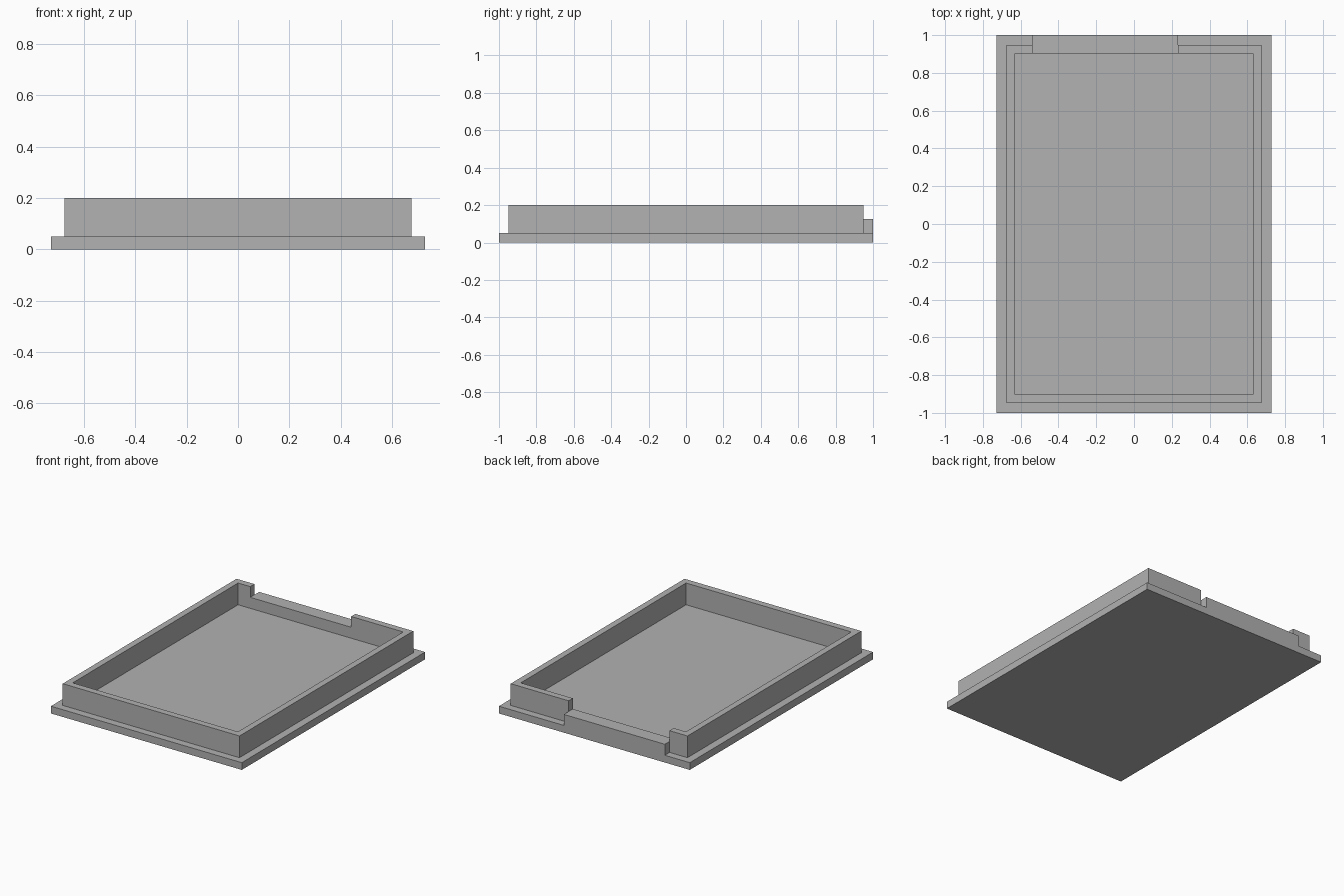
import bpy
import bmesh

cube = bpy.data.objects.get("Cube")
if cube:
    bpy.data.objects.remove(cube, do_unlink=True)

grey = bpy.data.materials.new("plain_grey")
grey.use_nodes = True
grey.diffuse_color = (0.445, 0.445, 0.445, 1)
grey.node_tree.nodes["Principled BSDF"].inputs["Base Color"].default_value = grey.diffuse_color

# Main dimensions
BASE_X, BASE_Y, BASE_TOP = 0.729, 1.0, 0.05
OUT_X, OUT_Y = 0.675, 0.948
IN_X, IN_Y = 0.631, 0.902
WALL_TOP, SILL_TOP = 0.2, 0.126
GAP_L, GAP_R = -0.538, 0.233
EMBED = 0.02


def prism(name, outline, bottom, top):
    """Extrude a flat outline upwards into a solid."""
    bm = bmesh.new()
    face = bm.faces.new([bm.verts.new((x, y, bottom)) for x, y in outline])
    new = bmesh.ops.extrude_face_region(bm, geom=[face])["geom"]
    verts = [v for v in new if isinstance(v, bmesh.types.BMVert)]
    bmesh.ops.translate(bm, verts=verts, vec=(0, 0, top - bottom))
    bmesh.ops.recalc_face_normals(bm, faces=bm.faces)
    mesh = bpy.data.meshes.new(name)
    bm.to_mesh(mesh)
    bm.free()
    mesh.materials.append(grey)
    obj = bpy.data.objects.new(name, mesh)
    bpy.context.collection.objects.link(obj)
    return obj


def rect(x0, x1, y0, y1):
    return [(x0, y0), (x1, y0), (x1, y1), (x0, y1)]


# Base plate, rim wall open at the back, and low sill filling the opening
tray = prism("tray", rect(-BASE_X, BASE_X, -BASE_Y, BASE_Y), 0, BASE_TOP)
rim = prism("rim_wall", [
    (GAP_L, OUT_Y), (-OUT_X, OUT_Y), (-OUT_X, -OUT_Y), (OUT_X, -OUT_Y),
    (OUT_X, OUT_Y), (GAP_R, OUT_Y), (GAP_R, IN_Y), (IN_X, IN_Y),
    (IN_X, -IN_Y), (-IN_X, -IN_Y), (-IN_X, IN_Y), (GAP_L, IN_Y),
], EMBED, WALL_TOP)
sill = prism("back_sill", rect(GAP_L, GAP_R, IN_Y, BASE_Y), EMBED, SILL_TOP)

# Fuse the parts into one clean solid
bpy.context.view_layer.objects.active = tray
for part in (rim, sill):
    mod = tray.modifiers.new("fuse", "BOOLEAN")
    mod.operation = "UNION"
    mod.solver = "EXACT"
    mod.object = part
    bpy.ops.object.modifier_apply(modifier=mod.name)
    bpy.data.objects.remove(part, do_unlink=True)

# Merge coplanar faces left by the fusing
bm = bmesh.new()
bm.from_mesh(tray.data)
bmesh.ops.remove_doubles(bm, verts=bm.verts, dist=0.0001)
bmesh.ops.dissolve_limit(bm, angle_limit=0.01, verts=bm.verts, edges=bm.edges)
bm.to_mesh(tray.data)
bm.free()
